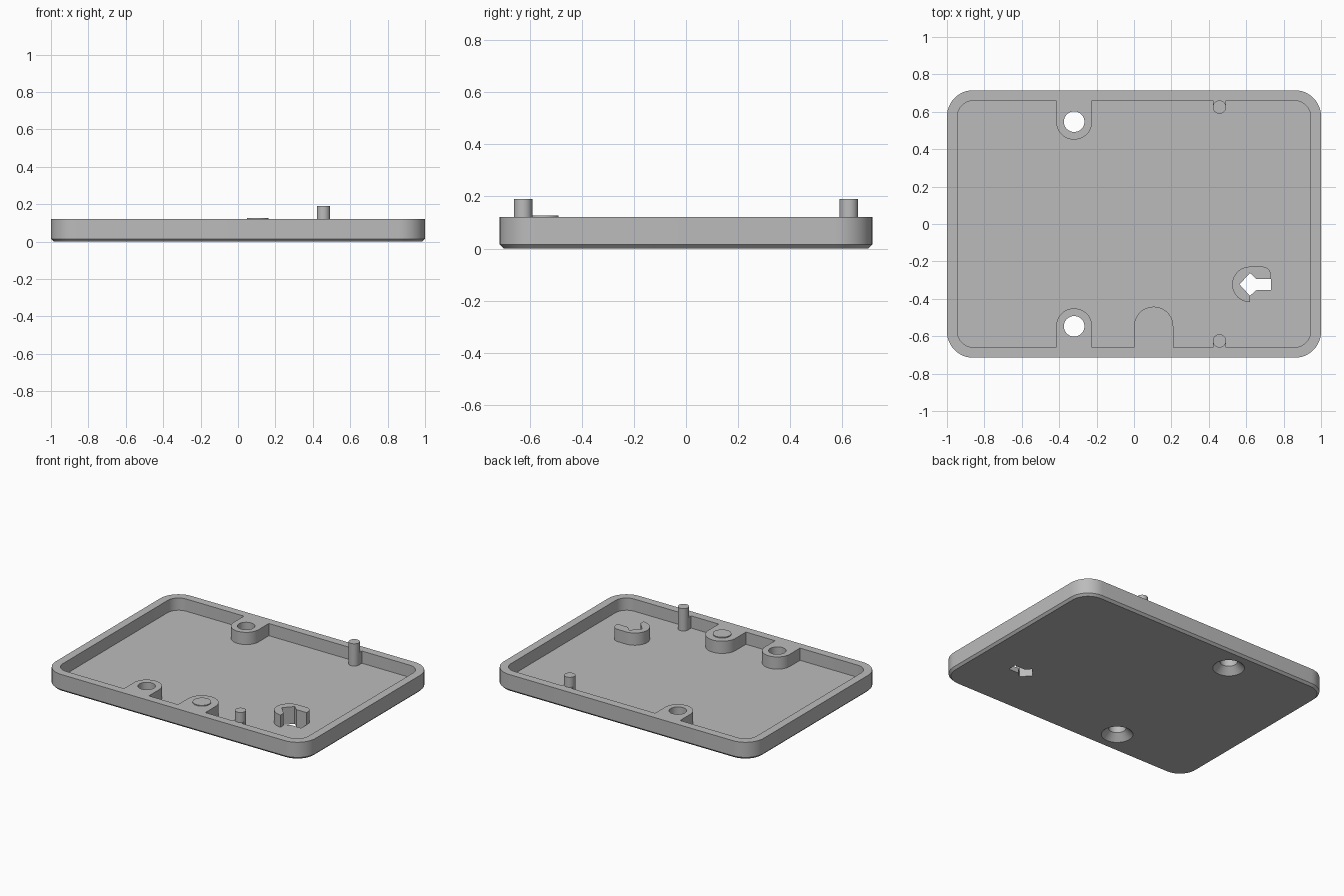
import bpy, bmesh
from math import cos, sin, radians

cube = bpy.data.objects.get("Cube")
if cube:
    bpy.data.objects.remove(cube, do_unlink=True)

grey = bpy.data.materials.new("plain grey")
grey.use_nodes = True
grey.diffuse_color = (0.5, 0.5, 0.5, 1)
grey.node_tree.nodes["Principled BSDF"].inputs["Base Color"].default_value = (0.5, 0.5, 0.5, 1)

HX, HY, TOP, FLOOR, WALL, CHAMFER = 1.0, 0.715, 0.12, 0.035, 0.056, 0.015
BOSS_X, BOSS_Y, PIN_X, PIN_Y = -0.32, 0.547, 0.457, 0.625


def arc(x, y, r, start, end, steps):
    angles = [radians(start + (end - start) * i / steps) for i in range(steps + 1)]
    return [(x + r * cos(a), y + r * sin(a)) for a in angles]


def circle(x, y, r):
    return arc(x, y, r, 0, 360, 48)[:-1]


def rounded_rect(hx, hy, r):
    pts = []
    for sx, sy, a in ((-1, -1, 180), (1, -1, 270), (1, 1, 0), (-1, 1, 90)):
        pts += arc(sx * (hx - r), sy * (hy - r), r, a, a + 90, 12)
    return pts


def loft(name, *sections):
    """Closed solid through outlines of equal length, each given with its height."""
    bm = bmesh.new()
    rings = [[bm.verts.new((x, y, z)) for x, y in pts] for pts, z in sections]
    for low, high in zip(rings, rings[1:]):
        for i in range(len(low)):
            j = (i + 1) % len(low)
            bm.faces.new((low[i], low[j], high[j], high[i]))
    bm.faces.new(rings[0][::-1])
    bm.faces.new(rings[-1])
    bmesh.ops.recalc_face_normals(bm, faces=bm.faces)
    mesh = bpy.data.meshes.new(name)
    bm.to_mesh(mesh)
    bm.free()
    obj = bpy.data.objects.new(name, mesh)
    bpy.context.collection.objects.link(obj)
    mesh.materials.append(grey)
    return obj


def activate(obj):
    bpy.ops.object.select_all(action='DESELECT')
    obj.select_set(True)
    bpy.context.view_layer.objects.active = obj


def cut(obj, cutter):
    mod = obj.modifiers.new("cut", 'BOOLEAN')
    mod.operation, mod.solver, mod.object = 'DIFFERENCE', 'EXACT', cutter
    activate(obj)
    bpy.ops.object.modifier_apply(modifier=mod.name)
    bpy.data.objects.remove(cutter, do_unlink=True)


# Tray block with a chamfered bottom edge
outline = rounded_rect(HX, HY, 0.14)
tray = loft("tray",
            (rounded_rect(HX - CHAMFER, HY - CHAMFER, 0.14 - CHAMFER), 0),
            (outline, CHAMFER), (outline, TOP))

# Pocket outline, leaving the bosses and pin ribs standing at the walls
ix, iy, ir = HX - WALL, HY - WALL, 0.085


def notch(x, y, r):
    return [(x - r, -iy)] + arc(x, -y, r, 180, 0, 24) + [(x + r, -iy)]


def turned(pts):
    return [(-x, -y) for x, y in pts]


corners = rounded_rect(ix, iy, ir)
front = notch(BOSS_X, BOSS_Y, 0.096) + notch(0.105, BOSS_Y, 0.105) + notch(PIN_X, PIN_Y, 0.035)
back = turned(notch(-PIN_X, PIN_Y, 0.035) + notch(-BOSS_X, BOSS_Y, 0.096))
pocket = corners[:13] + front + corners[13:39] + back + corners[39:]
cut(tray, loft("pocket_cutter", (pocket, FLOOR), (pocket, TOP + 0.1)))

# Countersunk screw holes through both bosses
for side in (-1, 1):
    y = side * BOSS_Y
    cut(tray, loft("screw_cutter", (circle(BOSS_X, y, 0.11), -0.01),
                   (circle(BOSS_X, y, 0.055), 0.045), (circle(BOSS_X, y, 0.055), TOP + 0.1)))

# Arrow-shaped opening in the floor
arrow = [(0.733, -0.294), (0.655, -0.294), (0.62, -0.262), (0.564, -0.323),
         (0.62, -0.384), (0.655, -0.353), (0.733, -0.353)]
cut(tray, loft("arrow_cutter", (arrow, -0.1), (arrow, FLOOR + 0.03)))

# Raised collar around the arrow, open at the front right
collar = (arrow[:5] + arc(0.62, -0.323, 0.095, 270, 90, 24)
          + arc(0.685, -0.276, 0.048, 90, 0, 10))
parts = [tray, loft("arrow_collar", (collar, FLOOR), (collar, TOP))]

# Locating pins
for side, label in ((-1, "front_pin"), (1, "back_pin")):
    pin = circle(PIN_X, side * PIN_Y, 0.0355)
    parts.append(loft(label, (pin, FLOOR - 0.01), (pin, 0.19)))

# Low pad on the solid front boss
pad = circle(0.105, -BOSS_Y, 0.058)
parts.append(loft("boss_pad", (pad, TOP - 0.01), (pad, TOP + 0.006)))

for part in parts:
    activate(part)
    bpy.ops.object.shade_smooth_by_angle(angle=radians(30))
